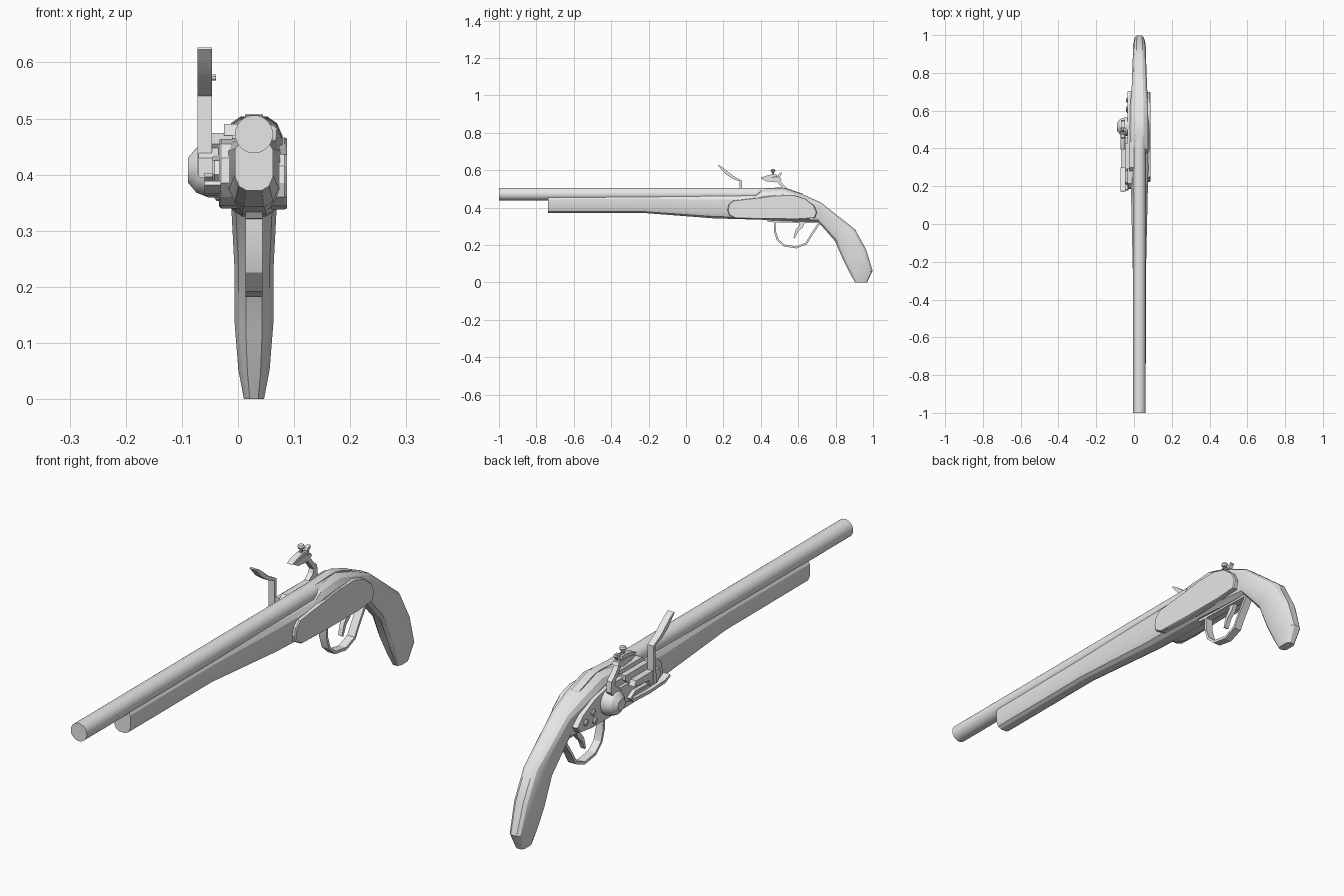
import bpy, bmesh, math
from mathutils import Vector

CX = 0.0285  # centre line of the barrel and stock
mat = bpy.data.materials.new("plain grey")
mat.diffuse_color = (0.8, 0.8, 0.8, 1)


def finish(name, bm, angle=25):
    bmesh.ops.recalc_face_normals(bm, faces=bm.faces)
    me = bpy.data.meshes.new(name)
    bm.to_mesh(me)
    bm.free()
    ob = bpy.data.objects.new(name, me)
    bpy.context.collection.objects.link(ob)
    me.materials.append(mat)
    bpy.ops.object.select_all(action='DESELECT')
    ob.select_set(True)
    bpy.context.view_layer.objects.active = ob
    bpy.ops.object.shade_smooth_by_angle(angle=math.radians(angle))
    return ob


def loft(name, rings, angle=25):
    """Skin a list of equal-length point rings and cap the ends."""
    bm = bmesh.new()
    vs = [[bm.verts.new(p) for p in r] for r in rings]
    n = len(vs[0])
    for a, b in zip(vs, vs[1:]):
        for i in range(n):
            j = (i + 1) % n
            bm.faces.new((a[i], a[j], b[j], b[i]))
    bm.faces.new(vs[0])
    bm.faces.new(vs[-1])
    return finish(name, bm, angle)


def plate(name, profile, x0, x1, bevel=0.0):
    """Side profile (y, z) extruded across x, outer face optionally stepped in."""
    c = sum((Vector(p) for p in profile), Vector((0, 0))) / len(profile)
    rings = [[(x0, y, z) for y, z in profile], [(x1, y, z) for y, z in profile]]
    if bevel:
        xe = x1 + math.copysign(bevel, x1 - x0)
        rings.append([(xe, *(Vector(p) + (c - Vector(p)).normalized() * bevel)) for p in profile])
    return loft(name, rings)


def ribbon(name, path, widths, x0, x1):
    """Strip following a (y, z) path with a thickness at each point."""
    P = [Vector(p) for p in path]
    left, right = [], []
    for i, p in enumerate(P):
        d = (P[min(i + 1, len(P) - 1)] - P[max(i - 1, 0)]).normalized()
        n = Vector((-d.y, d.x)) * widths[i] / 2
        left.append(p + n)
        right.append(p - n)
    bm = bmesh.new()
    q = [[bm.verts.new((x, *p)) for p in side] for side, x in
         ((left, x0), (left, x1), (right, x1), (right, x0))]
    for i in range(len(P) - 1):
        for k in range(4):
            a, b = q[k], q[(k + 1) % 4]
            bm.faces.new((a[i], a[i + 1], b[i + 1], b[i]))
    for i in (0, -1):
        bm.faces.new([s[i] for s in q])
    return finish(name, bm)


def lathe(name, axis, centre, steps, sides, angle=25):
    """Turned part: steps are (position along axis, radius)."""
    rings = []
    for t, r in steps:
        ring = []
        for i in range(sides):
            a = 2 * math.pi * (i + 0.5) / sides
            u, v = r * math.cos(a), r * math.sin(a)
            c0, c1 = centre
            ring.append({'x': (t, c0 + u, c1 + v), 'y': (c0 + u, t, c1 + v),
                         'z': (c0 + u, c1 + v, t)}[axis])
        rings.append(ring)
    return loft(name, rings, angle)


# barrel
lathe("barrel", 'y', (CX, 0.472), [(-1.0, 0.0338), (0.50, 0.0338)], 32, 30)

# stock: bottom (y, z), top (y, z), half width
half = [(0, .42), (.08, .78), (.27, 1), (.80, 1), (.93, .8), (1, .45)]
section = half + [(t, -w) for t, w in reversed(half)]
stations = [
    ((-.738, .372), (-.738, .462), .034), ((-.24, .372), (-.24, .465), .035),
    ((.15, .342), (.15, .468), .044), ((.37, .336), (.37, .470), .049),
    ((.40, .335), (.40, .494), .051), ((.53, .328), (.52, .504), .051),
    ((.62, .325), (.63, .468), .049), ((.705, .325), (.72, .428), .041),
    ((.797, .22), (.904, .283), .035), ((.84, .12), (.963, .176), .0345),
    ((.876, .05), (.998, .062), .028), ((.904, 0), (.968, 0), .018)]
rings = []
for b, t, w in stations:
    b, t = Vector(b), Vector(t)
    rings.append([(CX + k * w, *b.lerp(t, s)) for s, k in section])
loft("stock", rings)

# breech tang on top of the stock
plate("breech_tang", [(.39, .49), (.40, .502), (.50, .507), (.54, .503), (.63, .472), (.52, .48)],
      CX - .016, CX + .016)

# right side plate
plate("side_plate", [(.222, .385), (.228, .415), (.25, .436), (.32, .445), (.40, .455),
                     (.48, .466), (.58, .466), (.64, .447), (.685, .41), (.70, .375),
                     (.69, .345), (.60, .338), (.40, .338), (.26, .344), (.23, .36)],
      .06, .083, .004)

# left lock plate and its raised layer
plate("lock_plate", [(.185, .385), (.19, .43), (.215, .455), (.30, .464), (.50, .468),
                     (.60, .445), (.67, .41), (.705, .375), (.69, .352), (.62, .342),
                     (.40, .340), (.26, .345), (.21, .36)],
      0, -.030, .004)
plate("lock_bridge", [(.21, .40), (.22, .425), (.32, .44), (.46, .44), (.46, .38), (.40, .365),
                      (.24, .37)], -.02, -.042, .003)
# pan and its cover
plate("pan", [(.29, .455), (.31, .43), (.40, .43), (.43, .455), (.43, .474), (.29, .474)],
      -.01, -.046)
plate("pan_shelf", [(.28, .47), (.42, .47), (.44, .48), (.44, .49), (.30, .49)], -.0, -.025)
# striking steel and its spring
ribbon("striking_steel", [(.292, .40), (.292, .542), (.25, .562), (.215, .588), (.19, .612), (.173, .625)],
       [.013, .013, .015, .018, .012, .005], -.072, -.046)
plate("steel_foot", [(.275, .395), (.275, .43), (.30, .45), (.40, .45), (.41, .43), (.32, .42), (.31, .395)],
      -.035, -.070)
ribbon("steel_spring", [(.18, .385), (.21, .372), (.30, .368), (.40, .372), (.415, .385), (.39, .40), (.27, .40)],
       [.008, .012, .012, .012, .012, .01, .006], -.03, -.060)

# cock: turned hub, curved neck, jaws and screw
lathe("cock_hub", 'x', (.515, .408), [(-.03, .05), (-.052, .05), (-.074, .041), (-.0895, .022)], 16)
ribbon("cock_neck", [(.50, .43), (.535, .468), (.535, .495), (.512, .52), (.494, .542), (.485, .56)],
       [.045, .034, .022, .016, .016, .022], -.068, -.048)
plate("lower_jaw", [(.405, .553), (.43, .54), (.48, .535), (.512, .548), (.505, .56), (.45, .562)],
      -.072, -.046)
plate("upper_jaw", [(.395, .557), (.42, .567), (.455, .576), (.485, .576), (.488, .564), (.44, .563)],
      -.071, -.047)
plate("flint", [(.40, .556), (.46, .555), (.46, .567), (.43, .567)], -.069, -.049)
lathe("jaw_screw", 'z', (-.059, .465), [(.55, .006), (.588, .006), (.590, .010), (.597, .013),
                                        (.604, .010), (.607, .004)], 10)
plate("cock_spur", [(.485, .56), (.495, .58), (.51, .588), (.512, .58), (.50, .565)], -.066, -.052)
lathe("jaw_peg", 'x', (.478, .573), [(-.06, .006), (-.039, .006)], 8)

# lock screws behind the cock
for i, (y, z) in enumerate([(.61, .40), (.655, .378), (.60, .365)]):
    lathe(f"lock_screw_{i + 1}", 'x', (y, z), [(-.025, .012), (-.038, .012), (-.042, .007)], 10)

# trigger guard with mounting strap
plate("guard_strap", [(.43, .335), (.44, .322), (.70, .316), (.715, .325), (.70, .335)], .013, .044)
ribbon("trigger_guard", [(.474, .325), (.476, .27), (.490, .228), (.525, .197), (.59, .187),
                         (.643, .208), (.668, .25), (.705, .305), (.715, .32)],
       [.010, .010, .010, .011, .011, .011, .010, .012, .014], .013, .044)
# trigger
ribbon("trigger", [(.625, .33), (.615, .30), (.592, .275), (.585, .255), (.578, .237)],
       [.028, .022, .016, .012, .008], .020, .037)
